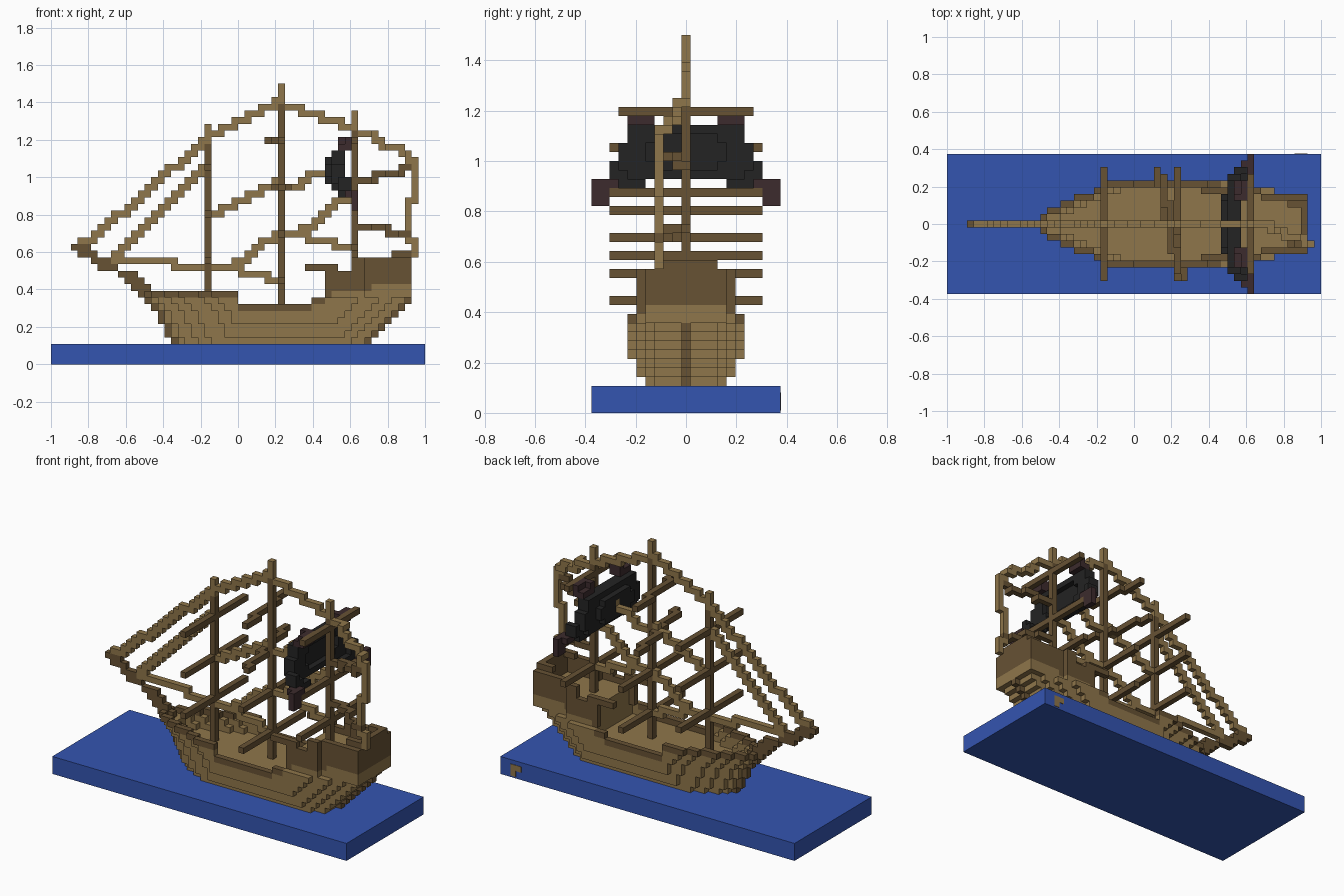
import bpy, bmesh
from mathutils import Vector

cube = bpy.data.objects.get("Cube")
if cube:
    bpy.data.objects.remove(cube, do_unlink=True)

V = 1 / 28            # edge of one block


def material(name, rgb):
    m = bpy.data.materials.new(name)
    m.use_nodes = True
    m.diffuse_color = (*rgb, 1)
    m.node_tree.nodes["Principled BSDF"].inputs["Base Color"].default_value = (*rgb, 1)
    return m


LIGHT = material("light_wood", (0.275, 0.181, 0.069))
DARK = material("dark_wood", (0.136, 0.084, 0.034))
BLUE = material("sea_blue", (0.034, 0.089, 0.434))
BLACK = material("black_cloth", (0.017, 0.017, 0.017))
MAROON = material("maroon_cloth", (0.045, 0.024, 0.026))


def finish(name, bm, mats):
    me = bpy.data.meshes.new(name)
    bm.to_mesh(me)
    bm.free()
    for m in mats:
        me.materials.append(m)
    ob = bpy.data.objects.new(name, me)
    bpy.context.scene.collection.objects.link(ob)
    return ob


def blocks(name, cells, mats):
    """Outer skin of a block set; cells maps (i, j, k) to a material index."""
    bm = bmesh.new()
    verts = {}

    def vert(p):
        key = tuple(round(c * 2) for c in p)
        if key not in verts:
            verts[key] = bm.verts.new(p * V)
        return verts[key]

    for (i, j, k), mi in cells.items():
        c = Vector((i - 27.5, j, k + 0.5))
        for axis in range(3):
            for s in (-1, 1):
                n = [0, 0, 0]
                n[axis] = s
                if (i + n[0], j + n[1], k + n[2]) in cells:
                    continue
                n = Vector(n)
                u = Vector((n.y, n.z, n.x))
                w = n.cross(u)
                quad = [c + (n + a * u + b * w) / 2
                        for a, b in ((-1, -1), (1, -1), (1, 1), (-1, 1))]
                bm.faces.new([vert(p) for p in quad]).material_index = mi
    return finish(name, bm, mats)


def box(name, lo, hi, mat):
    bm = bmesh.new()
    bmesh.ops.create_cube(bm, size=1)
    lo, hi = Vector(lo), Vector(hi)
    for v in bm.verts:
        v.co = (lo + hi) / 2 + v.co * (hi - lo)
    return finish(name, bm, [mat])


def line(*points):
    """Stepped, face-connected run of blocks through the points."""
    out = {}
    for a, b in zip(points, points[1:]):
        a, b = Vector(a), Vector(b)
        steps = int(max(abs(c) for c in b - a))
        last = None
        for s in range(steps + 1):
            cur = [round(c) for c in a.lerp(b, s / max(steps, 1))]
            if last:
                for axis in range(3):
                    last[axis] = cur[axis]
                    out[tuple(last)] = 0
            out[tuple(cur)] = 0
            last = cur
    return out


# Sea base with a small shell mark on its back face
box("sea_base", (-1, -0.375, 0), (1, 0.375, 3 * V), BLUE)
for n, (i, k) in enumerate(((52, 1), (53, 1), (53, 0))):
    x = (i - 28) * V
    box(f"base_mark_{n}", (x, 0.374, k * V + 0.01), (x + V, 0.378, (k + 1) * V + 0.01), LIGHT)

# Hull: stem and stern edges by level, rounded section, tapered plan
STEM = {3: 18, 4: 17, 5: 17, 6: 16, 7: 16, 8: 15, 9: 14, 10: 13, 11: 12,
        12: 11, 13: 10, 14: 7, 15: 6, 16: 4, 17: 3}
SECTION = {3: 4, 4: 5, 5: 5}


def stern(k):
    return min(43 + k, 53)


def half(i, k):
    if i <= STEM[k] or i > stern(k):
        return -1
    if k >= 10 and i >= 41:
        return 5 if i < 47 else 4
    bow = 0.8 + 0.46 * (i - STEM[k])
    aft = 3 + 0.4 * (stern(k) - i)
    return round(min(SECTION.get(k, 6), bow, aft))


def rail_top(i):
    if i < 28:
        return 10
    if i < 39:
        return 8
    if i < 41:
        return 9
    return 13 if i < 45 else 15


def deck_top(i):
    return 9 if i < 17 else 7 if i < 42 else 12


hull = {}
for k in range(3, 16):
    for i in range(56):
        h = half(i, k)
        if h < 0 or k > rail_top(i):
            continue
        for j in range(-h, h + 1):
            edge = abs(j) > min(half(i - 1, k), half(i + 1, k), h - 1)
            if k > deck_top(i) and not edge:
                continue
            castle = i >= 41 and k >= 10 + (i - 41) / 6
            dark = edge and (castle or k == rail_top(i))
            hull[i, j, k] = int(dark)
blocks("hull", hull, [LIGHT, DARK])

# Keel, stem and bowsprit
keel = {}
for k, i in STEM.items():
    for d in range(3):
        keel[i + d, 0, k] = 0
for k in range(3, 11):
    keel[stern(k) + (k < 10), 0, k] = 0
blocks("stem_and_keel", keel, [DARK])

# Stern rail and quarterdeck front rails
rail = {(i, j, 16): 0 for i in (51, 52, 53) for j in range(-3, 4)
        if i == 53 or abs(j) == 3}
blocks("stern_rail", rail, [DARK])
for side, name in ((1, "left"), (-1, "right")):
    blocks(f"{name}_quarterdeck_rail", line((38, 5 * side, 14), (42, 5 * side, 14)), [DARK])

# Masts with pale heads: position, foot, start of the head, top
for name, i, foot, head, top in (("fore", 23, 8, 33, 36), ("main", 34, 8, 39, 42),
                                 ("mizzen", 45, 13, 35, 38)):
    blocks(f"{name}_mast", {(i, 0, k): int(k >= head) for k in range(foot, top)},
           [DARK, LIGHT])

# Yards: mast position, level, half length, brace angle as block offset
for name, i, k, h, turn in (
        ("fore_lower", 23, 15, 8, 0), ("fore_middle", 23, 22, 8, 0), ("fore_upper", 23, 29, 8, 0),
        ("main_lower", 34, 12, 8, 0), ("main_middle", 34, 19, 8, 0),
        ("main_upper", 33, 26, 8, 2), ("main_top", 33, 33, 7, 1),
        ("mizzen_lower", 45, 17, 8, 0), ("mizzen_middle", 45, 24, 8, 0),
        ("mizzen_top", 45, 33, 7, 0)):
    blocks(f"{name}_yard", line((i + turn, -h, k), (i - turn, h, k)), [DARK])

# Boom and gaff swung to one side at the stern
blocks("boom", line((46, 0, 20), (53, -3, 19)), [DARK])
blocks("gaff", line((46, 0, 27), (53, -3, 29)), [DARK])

# Rigging ropes
ROPES = {
    "outer_fore_stay": [(3, 0, 17), (5, 0, 18), (22, 0, 33)],
    "inner_fore_stay": [(9, 0, 16), (22, 0, 29)],
    "main_stay": [(24, 0, 34), (33, 0, 39)],
    "mizzen_stay": [(35, 0, 38), (44, 0, 35)],
    "stern_stay": [(46, 0, 34), (54, -3, 30), (54, -3, 25), (53, -3, 22),
                   (53, -3, 19), (54, -3, 16)],
    "bow_line": [(6, 0, 15), (17, 0, 15), (18, 0, 14), (26, 0, 14)],
    "fore_low_line": [(26, 0, 14), (33, 0, 12)],
    "fore_rising_line": [(26, 0, 14), (33, 0, 19)],
    "fore_high_line": [(24, 0, 22), (33, 0, 27)],
    "main_low_line": [(35, 0, 19), (44, 0, 17)],
    "main_rising_line": [(36, 0, 19), (44, 0, 25)],
    "main_high_line": [(35, 0, 26), (41, 0, 29)],
}
for name, pts in ROPES.items():
    blocks(name, line(*pts), [LIGHT])

# Billowed sail: span of |j| for each level, maroon corners
SPAN = {23: (9, 10), 24: (8, 10), 25: (5, 10), 26: (0, 8), 27: (0, 8), 28: (0, 7),
        29: (0, 7), 30: (0, 6), 31: (0, 6), 32: (4, 6), 33: (4, 6)}
sail = {}
for k, (a, b) in SPAN.items():
    for j in range(-b, b + 1):
        if abs(j) < a:
            continue
        bulge = min(1, 0.6 * (j / 10) ** 2 + 0.4 * ((k - 28.5) / 4) ** 2)
        i = 41 + round(4 * bulge)
        corner = (k >= 32 and abs(j) >= 4) or (k <= 25 and abs(j) >= 8)
        for d in (0, 1):
            sail[min(i + d, 45), j, k] = int(corner)
blocks("mizzen_sail", sail, [BLACK, MAROON])
